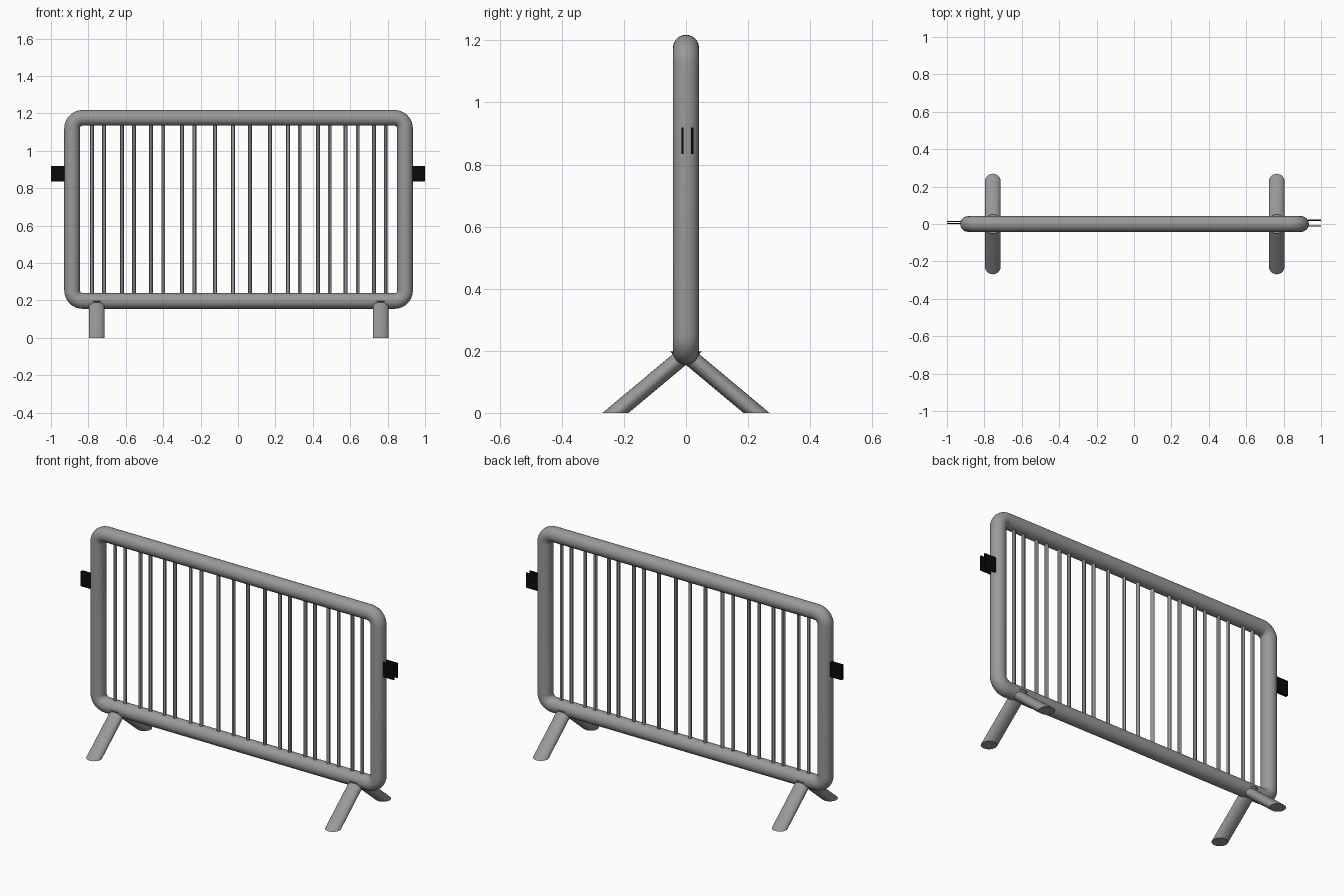
import bpy
import bmesh
from math import cos, sin, pi
from mathutils import Matrix, Vector

default = bpy.data.objects.get("Cube")
if default:
    bpy.data.objects.remove(default, do_unlink=True)


def make_material(name, value):
    mat = bpy.data.materials.new(name)
    mat.use_nodes = True
    colour = (value, value, value, 1)
    mat.diffuse_color = colour
    mat.node_tree.nodes["Principled BSDF"].inputs["Base Color"].default_value = colour
    return mat


STEEL = make_material("galvanised grey", 0.32)
BLACK = make_material("black", 0.003)
TUBE = 0.042          # frame tube radius
MID_X = 0.003         # frame centre
HALF = 0.89           # half width between upright centres
LOW, HIGH = 0.197, 1.176


def add_mesh(name, bm, mat, smooth=True):
    mesh = bpy.data.meshes.new(name)
    bm.to_mesh(mesh)
    bm.free()
    mesh.materials.append(mat)
    obj = bpy.data.objects.new(name, mesh)
    bpy.context.collection.objects.link(obj)
    if smooth:
        bpy.ops.object.select_all(action="DESELECT")
        obj.select_set(True)
        bpy.context.view_layer.objects.active = obj
        bpy.ops.object.shade_smooth_by_angle()
    return obj


def add_rod(name, bottom, top, radius, sides):
    """Round rod with level ends, sheared when it leans."""
    bm = bmesh.new()
    bmesh.ops.create_cone(bm, cap_ends=True, segments=sides,
                          radius1=radius, radius2=radius, depth=1)
    a, b = Vector(bottom), Vector(top)
    for v in bm.verts:
        along = v.co.z + 0.5
        v.co.z = 0
        v.co += a.lerp(b, along)
    return add_mesh(name, bm, STEEL)


# Frame: one tube swept round a rectangle with bent corners
bend, steps = 0.056, 8
path = []
corners = [(1, 1), (-1, 1), (-1, -1), (1, -1)]
for i, (sx, sz) in enumerate(corners):
    cx = MID_X + sx * (HALF - bend)
    cz = HIGH - bend if sz > 0 else LOW + bend
    for k in range(steps + 1):
        a = (i + k / steps) * pi / 2
        path.append((Vector((cx, 0, cz)), a))
bm = bmesh.new()
sides = 24
rings = []
for centre, a in path:
    out = Vector((cos(a), 0, sin(a)))
    ring = []
    for j in range(sides):
        t = 2 * pi * j / sides
        ring.append(bm.verts.new(centre + out * (bend + TUBE * cos(t))
                                 + Vector((0, TUBE * sin(t), 0))))
    rings.append(ring)
for i, ring in enumerate(rings):
    after = rings[(i + 1) % len(rings)]
    for j in range(sides):
        k = (j + 1) % sides
        bm.faces.new((ring[j], after[j], after[k], ring[k]))
bmesh.ops.recalc_face_normals(bm, faces=bm.faces)
add_mesh("frame", bm, STEEL)

# Upright bars, unevenly spaced in pairs
bars = [-0.78, -0.717, -0.62, -0.556, -0.465, -0.40, -0.30, -0.233, -0.123, -0.027,
        0.064, 0.171, 0.267, 0.33, 0.428, 0.49, 0.575, 0.64, 0.727, 0.79]
for i, x in enumerate(bars):
    add_rod(f"bar_{i + 1}", (x, 0, LOW), (x, 0, HIGH), 0.01, 12)

# Splayed legs
for side, x in (("right", -0.755), ("left", 0.763)):
    for end, s in (("front", -1), ("back", 1)):
        add_rod(f"{end}_{side}_leg", (x, s * 0.227, 0), (x, -s * 0.01, 0.198), 0.042, 24)

# Coupling plates on the uprights
for side, s, ys in (("right", -1, (0.003, 0.013)), ("left", 1, (-0.011, 0.02))):
    for i, y in enumerate(ys):
        bm = bmesh.new()
        bmesh.ops.create_cube(bm, size=1, matrix=Matrix.Translation((s * 0.95, y, 0.877))
                              @ Matrix.Diagonal((0.1, 0.007, 0.085, 1)))
        add_mesh(f"{side}_coupling_plate_{i + 1}", bm, BLACK, smooth=False)
